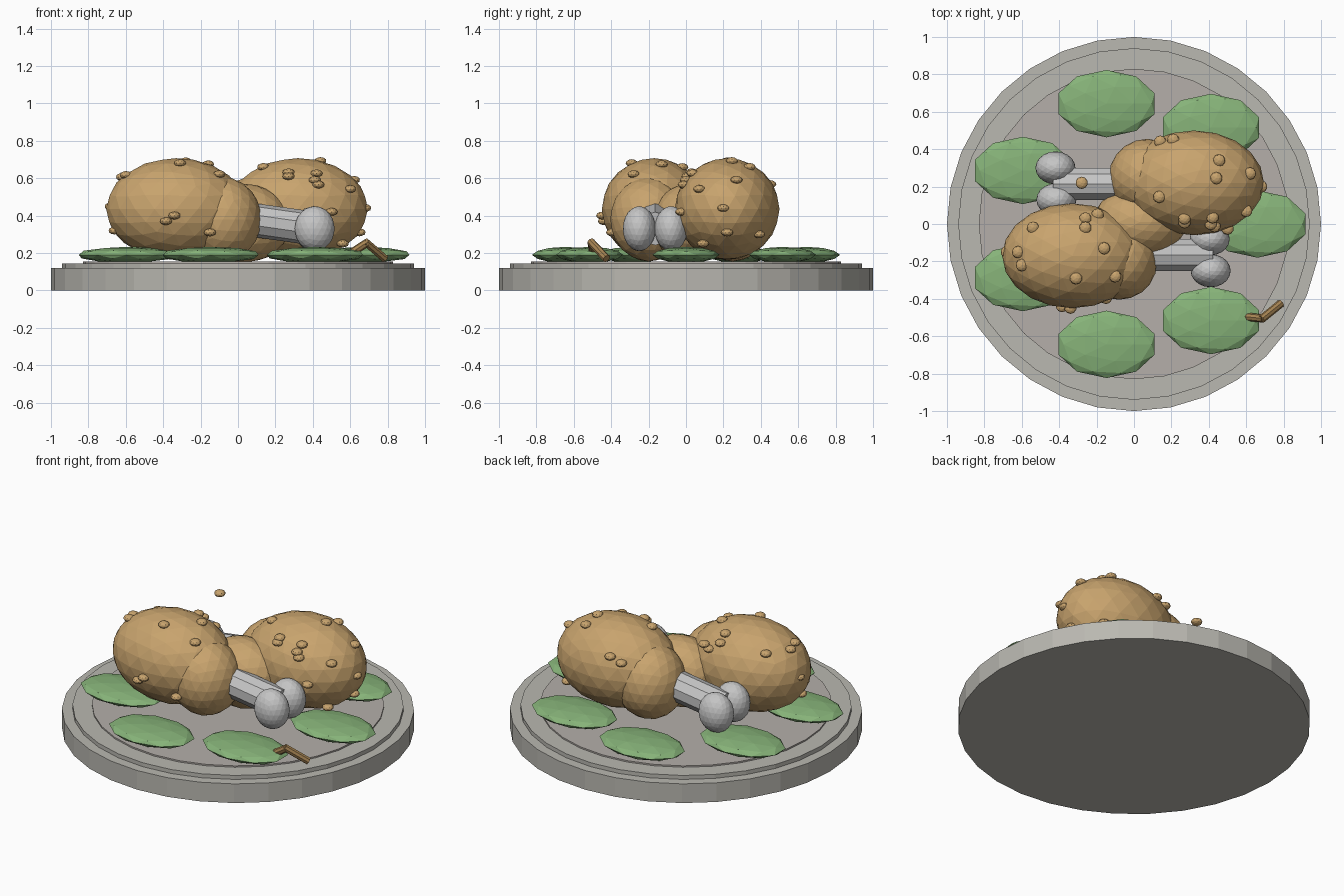
import bpy, math
from mathutils import Vector

if "Cube" in bpy.data.objects:
    bpy.data.objects.remove(bpy.data.objects["Cube"])


def mat(name, rgb):
    m = bpy.data.materials.new(name)
    m.diffuse_color = (*rgb, 1)
    m.use_nodes = True
    m.node_tree.nodes["Principled BSDF"].inputs["Base Color"].default_value = m.diffuse_color
    return m


CRUST = mat("golden_crust", (0.58, 0.37, 0.155))
BONE = mat("bone_grey", (0.56, 0.56, 0.56))
PLATE = mat("plate_grey", (0.49, 0.48, 0.44))
WELL = mat("plate_well_grey", (0.46, 0.43, 0.40))
LEAF = mat("leaf_green", (0.24, 0.45, 0.19))
TWIG = mat("twig_brown", (0.40, 0.24, 0.09))


def finish(name, m):
    o = bpy.context.object
    o.name = name
    o.data.materials.append(m)
    return o


def blob(name, loc, size, m, sub=3):
    bpy.ops.mesh.primitive_ico_sphere_add(subdivisions=sub, radius=1, location=loc)
    o = finish(name, m)
    o.scale = size
    return o


def disc(name, r, z0, z1, m):
    bpy.ops.mesh.primitive_cylinder_add(vertices=32, radius=r, depth=z1 - z0,
                                        location=(0, 0, (z0 + z1) / 2))
    return finish(name, m)


def rod(name, a, b, r, m, sides=10):
    a, b = Vector(a), Vector(b)
    bpy.ops.mesh.primitive_cylinder_add(vertices=sides, radius=r, depth=(b - a).length,
                                        location=(a + b) / 2)
    o = finish(name, m)
    o.rotation_euler = (b - a).to_track_quat('Z', 'Y').to_euler()
    return o


# plate in three stepped discs
disc("plate_base", 1.0, 0, 0.12, PLATE)
disc("plate_rim", 0.94, 0.10, 0.145, PLATE)
disc("plate_well", 0.83, 0.12, 0.154, WELL)

# seven leaves in a ring
for i in range(7):
    a = i * math.tau / 7
    blob("leaf", (0.66 * math.cos(a), 0.66 * math.sin(a), 0.19), (0.27, 0.18, 0.043), LEAF, 2)


# two drumsticks, the second turned half way round
def drumstick(turn):
    def p(x, y, z):
        return (-x - 0.01, 0.05 - y, z) if turn else (x, y, z)
    blob("drumstick_meat", p(-0.33, -0.17, 0.435), (0.375, 0.28, 0.272), CRUST)
    blob("drumstick_taper", p(-0.08, -0.20, 0.38), (0.205, 0.205, 0.225), CRUST)
    rod("drumstick_bone", p(-0.05, -0.165, 0.395), p(0.41, -0.165, 0.33), 0.09, BONE)
    blob("bone_knob", p(0.41, -0.25, 0.33), (0.107, 0.088, 0.12), BONE)
    blob("bone_knob", p(0.405, -0.08, 0.33), (0.107, 0.088, 0.12), BONE)


drumstick(False)
drumstick(True)

# middle piece between the drumsticks
blob("middle_piece", (0.03, 0.01, 0.36), (0.25, 0.19, 0.21), CRUST)


# crust crumbs pushed out to the meat surface
def crumb(loc):
    blob("crumb", loc, (0.033, 0.033, 0.021), CRUST, 2)


CA, CB, R = Vector((-0.33, -0.17, 0.435)), Vector((0.32, 0.22, 0.435)), (0.375, 0.28, 0.272)
ON_TOP = [(0.14, 0.44), (0.21, 0.45), (0.455, 0.34), (0.44, 0.245), (0.135, 0.145),
          (0.62, 0.27), (0.27, 0.03), (0.42, 0.035), (0.41, 0.0), (0.6, 0.07),
          (-0.26, 0.03), (-0.195, 0.05), (-0.26, -0.02), (-0.16, -0.13), (-0.31, -0.29),
          (-0.1, -0.28), (-0.62, -0.15), (-0.54, -0.02), (-0.6, -0.22)]
for x, y in ON_TOP:
    c = CA if x < 0 else CB
    k = 1 - ((x - c.x) / R[0]) ** 2 - ((y - c.y) / R[1]) ** 2
    crumb((x, y, c.z + R[2] * math.sqrt(max(k, 0))))
for x, z in [(-0.34, 0.4), (-0.385, 0.37), (0.27, 0.61), (0.43, 0.565), (0.5, 0.42)]:
    c = CA if x < 0 else CB
    k = 1 - ((x - c.x) / R[0]) ** 2 - ((z - c.z) / R[2]) ** 2
    crumb((x, c.y - R[1] * math.sqrt(max(k, 0)), z))
for p in [(-0.28, 0.22, 0.69), (-0.15, -0.395, 0.31), (0.68, 0.2, 0.44), (0.65, 0.22, 0.31),
          (0.55, 0.39, 0.3), (-0.68, -0.15, 0.45), (-0.66, -0.2, 0.32), (0.56, 0.09, 0.25)]:
    crumb(p)

# bent twig at the plate edge
rod("twig_left", (0.59, -0.495, 0.19), (0.69, -0.505, 0.255), 0.022, TWIG, 8)
rod("twig_right", (0.68, -0.51, 0.26), (0.785, -0.425, 0.17), 0.022, TWIG, 8)
